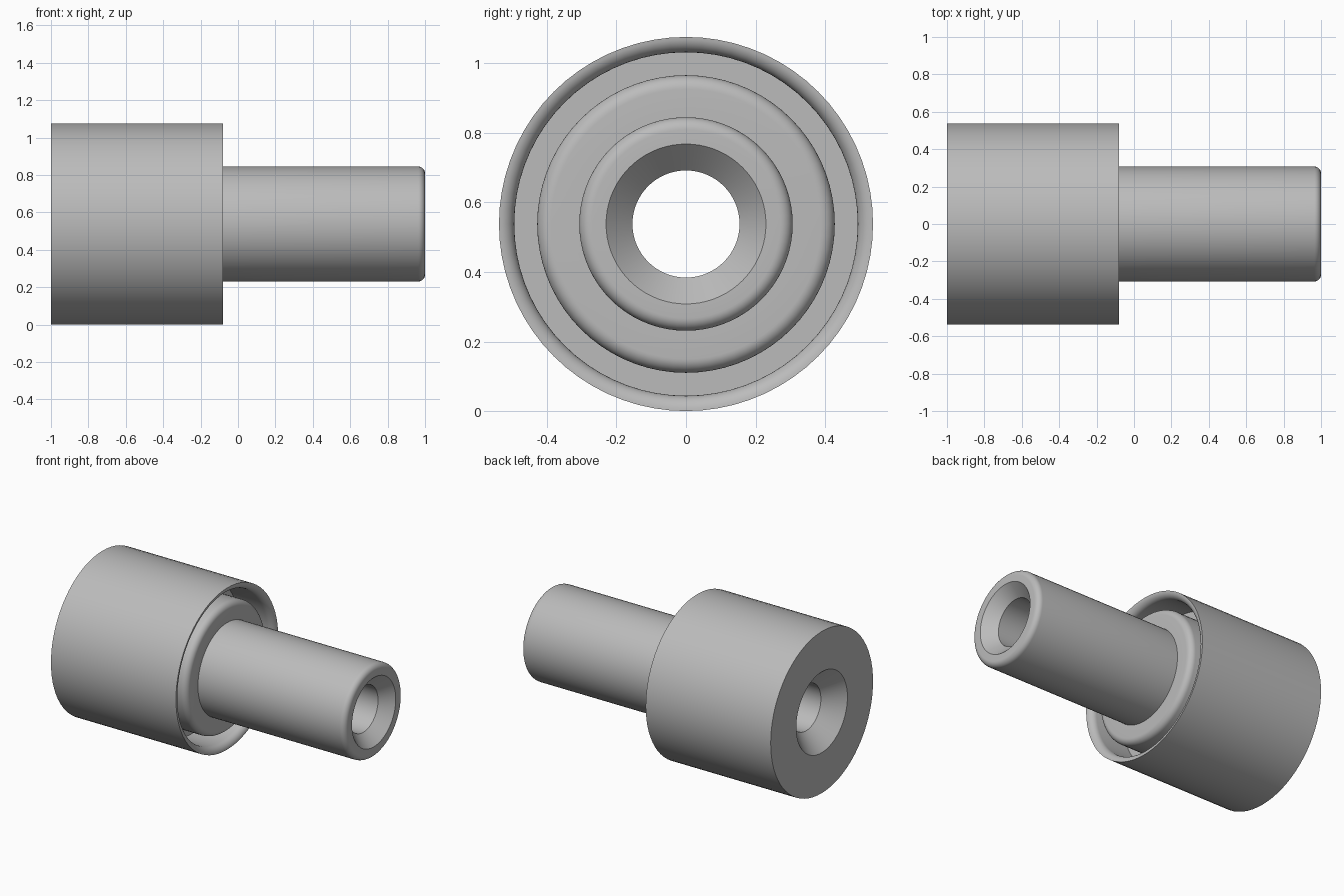
import bpy, bmesh
from math import pi, sin, cos, radians
from mathutils import Matrix, Vector

cube = bpy.data.objects.get("Cube")
if cube:
    bpy.data.objects.remove(cube, do_unlink=True)

SEGMENTS = 72
BODY_R, SHAFT_R, BORE_R = 0.538, 0.307, 0.154
SHOULDER_X = -0.08
GROOVE_OUT, GROOVE_IN, GROOVE_DEPTH = 0.494, 0.428, 0.25

grey = bpy.data.materials.new("plain_grey")
grey.use_nodes = True
grey.diffuse_color = (0.5, 0.5, 0.5, 1)
grey.node_tree.nodes["Principled BSDF"].inputs["Base Color"].default_value = (0.5, 0.5, 0.5, 1)


def arc(x, r, size, start, end, steps=8):
    """Rounded corner as (x, radius) points; angles in degrees from +x."""
    angles = [radians(start + (end - start) * i / steps) for i in range(steps + 1)]
    return [(x + size * cos(a), r + size * sin(a)) for a in angles]


def lathe(name, profile):
    """Revolve a closed (x, radius) profile around the long axis."""
    bm = bmesh.new()
    rings = []
    for i in range(SEGMENTS):
        turn = Matrix.Rotation(2 * pi * i / SEGMENTS, 3, 'X')
        rings.append([bm.verts.new(turn @ Vector((x, 0, r))) for x, r in profile])
    for i, ring in enumerate(rings):
        following = rings[(i + 1) % SEGMENTS]
        for j in range(len(profile)):
            k = (j + 1) % len(profile)
            bm.faces.new((ring[j], ring[k], following[k], following[j]))
    bmesh.ops.recalc_face_normals(bm, faces=bm.faces)
    mesh = bpy.data.meshes.new(name)
    bm.to_mesh(mesh)
    bm.free()
    mesh.materials.append(grey)
    obj = bpy.data.objects.new(name, mesh)
    obj.location.z = BODY_R
    bpy.context.collection.objects.link(obj)
    bpy.ops.object.select_all(action='DESELECT')
    obj.select_set(True)
    bpy.context.view_layer.objects.active = obj
    bpy.ops.object.shade_smooth_by_angle(angle=radians(30))
    return obj


rim = BODY_R - GROOVE_OUT
boss = 0.04
tip = 0.036
floor = SHOULDER_X - GROOVE_DEPTH

# Countersunk back face and drum
profile = [(-1, 0.269), (-1, BODY_R)]
# Rounded rim and ring groove
profile += arc(SHOULDER_X - rim, BODY_R, rim, 0, -90)
profile += [(floor, GROOVE_OUT), (floor, GROOVE_IN)]
# Rounded inner boss
profile += arc(SHOULDER_X - boss, GROOVE_IN - boss, boss, 90, 0)
# Shaft with rounded tip
profile += [(SHOULDER_X, SHAFT_R)]
profile += arc(1 - tip, SHAFT_R - tip, tip, 90, 0)
# Countersunk tip and through bore
profile += [(1, 0.23), (0.923, BORE_R), (-0.885, BORE_R)]

lathe("stepped_bushing", profile)
